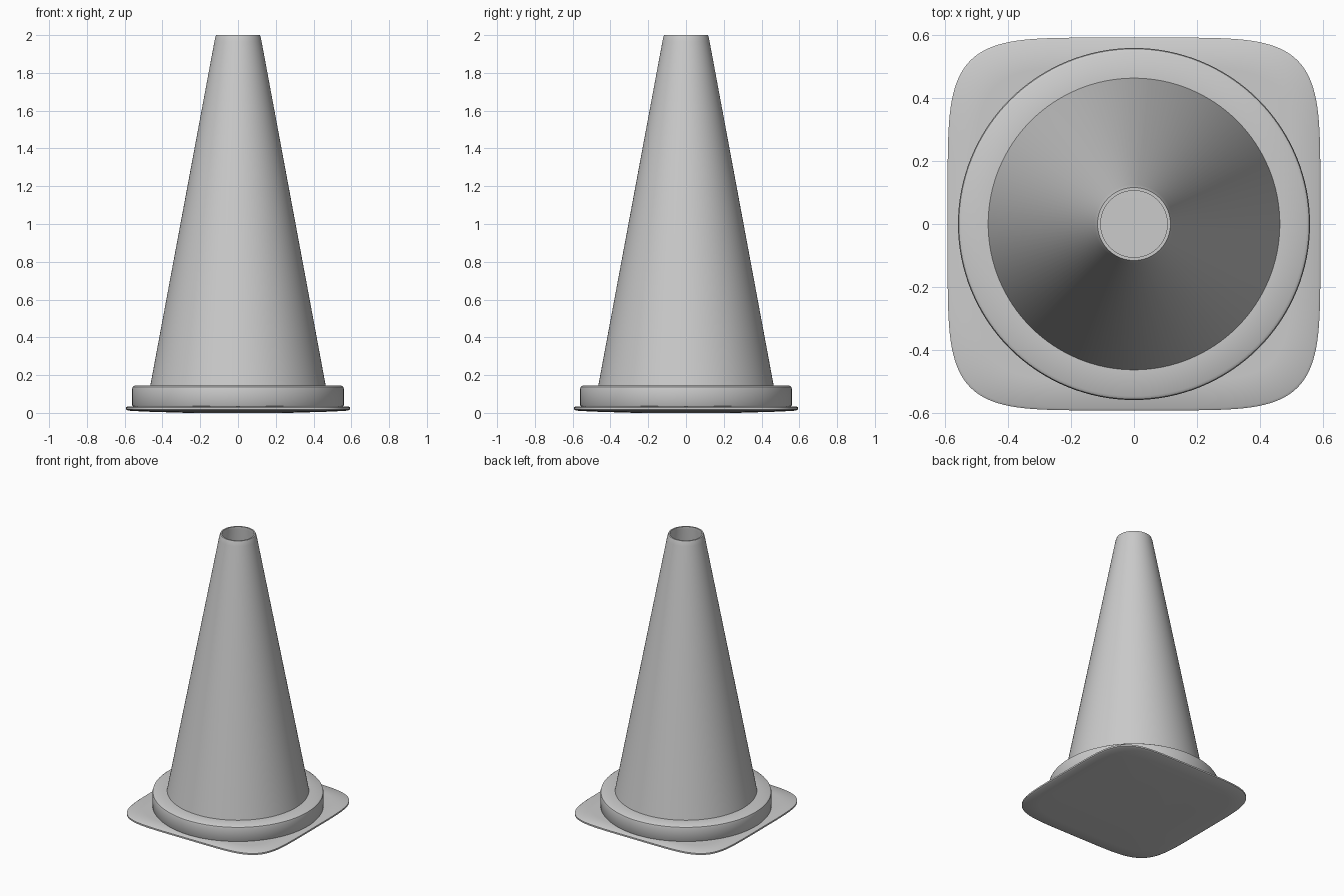
import bpy, bmesh, math

if "Cube" in bpy.data.objects:
    bpy.data.objects.remove(bpy.data.objects["Cube"])

N = 128


def circle(a):
    return math.cos(a), math.sin(a)


def rounded_square(a):
    # superellipse gives the softly bowed sides and round corners
    c, s = math.cos(a), math.sin(a)
    p = 2 / 5.3
    return math.copysign(abs(c) ** p, c), math.copysign(abs(s) ** p, s)


def loft(name, profile, outline, closed=False, angle=35):
    """Sweep (radius, z) points around an outline; cap the ends or close the loop."""
    bm = bmesh.new()
    shape = [outline(2 * math.pi * i / N) for i in range(N)]
    rings = [[bm.verts.new((r * x, r * y, z)) for x, y in shape] for r, z in profile]
    pairs = list(zip(rings, rings[1:]))
    if closed:
        pairs.append((rings[-1], rings[0]))
    else:
        bm.faces.new(rings[0])
        bm.faces.new(rings[-1])
    for a, b in pairs:
        for i in range(N):
            j = (i + 1) % N
            bm.faces.new((a[i], a[j], b[j], b[i]))
    bmesh.ops.recalc_face_normals(bm, faces=bm.faces)
    mesh = bpy.data.meshes.new(name)
    bm.to_mesh(mesh)
    bm.free()
    ob = bpy.data.objects.new(name, mesh)
    bpy.context.collection.objects.link(ob)
    bpy.ops.object.select_all(action='DESELECT')
    ob.select_set(True)
    bpy.context.view_layer.objects.active = ob
    bpy.ops.object.shade_smooth_by_angle(angle=math.radians(angle))
    return ob


# Thin square foot with rounded corners and a slightly bowed underside
loft("base_plate", [(0.27, 0.0), (0.5, 0.007), (0.582, 0.012), (0.593, 0.018),
                    (0.593, 0.029), (0.586, 0.034), (0.5, 0.036)], rounded_square)

# Round collar, open in the middle, with softened upper edge
loft("collar", [(0.445, 0.03), (0.553, 0.03), (0.56, 0.04), (0.56, 0.128),
                (0.557, 0.138), (0.548, 0.144), (0.46, 0.146), (0.445, 0.146)],
     circle, closed=True)

# Hollow tapering body, open at the top
loft("cone_body", [(0.484, 0.036), (0.464, 0.146), (0.125, 1.965), (0.121, 1.985),
                   (0.116, 2.0), (0.106, 2.0), (0.106, 1.98), (0.445, 0.146),
                   (0.465, 0.036)], circle, closed=True)
